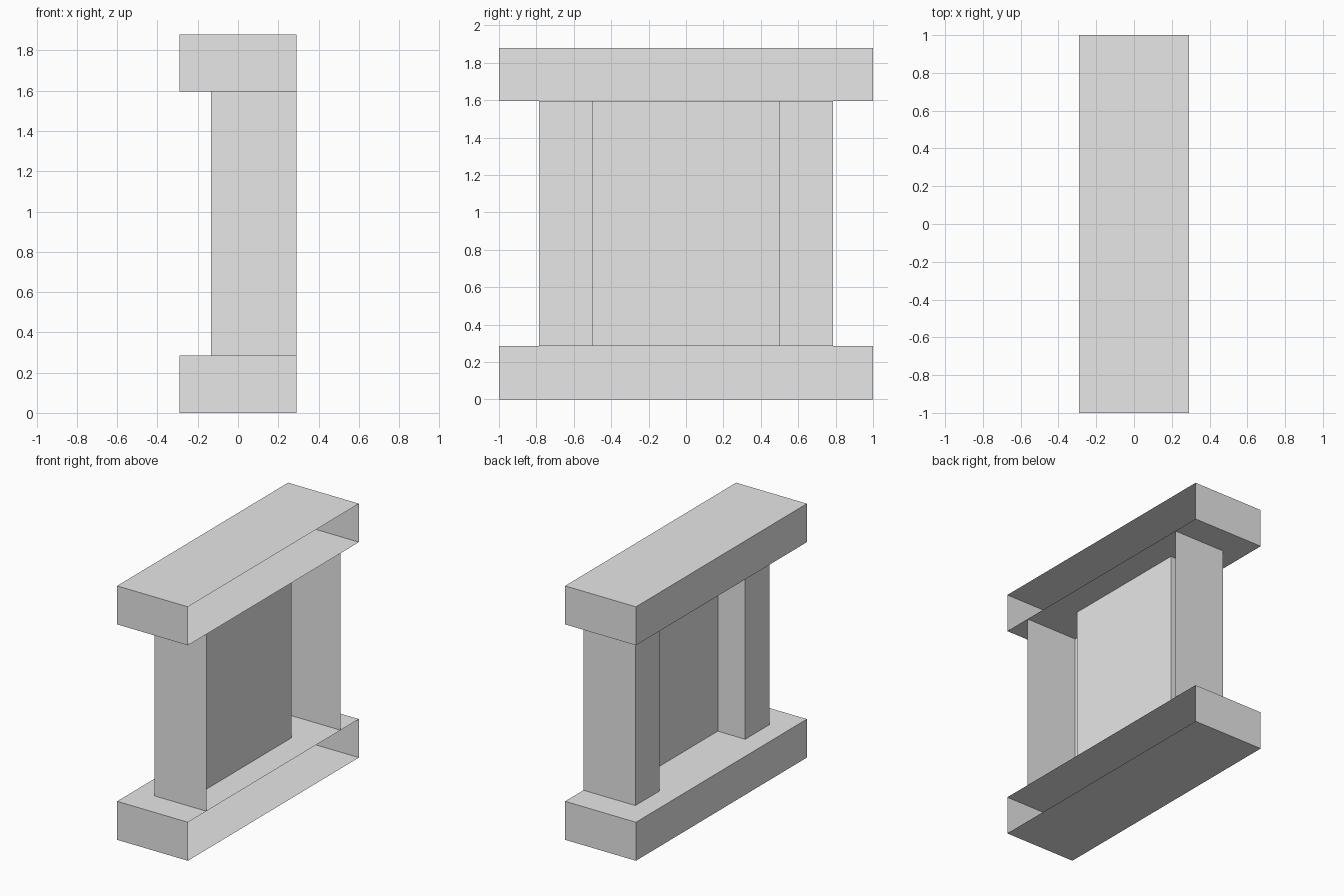
import bpy
import bmesh
from mathutils import Matrix

# Remove the default object
cube = bpy.data.objects.get("Cube")
if cube:
    bpy.data.objects.remove(cube, do_unlink=True)

# Main sizes
BACK_X, PILLAR_X, PANEL_X = 0.29, -0.135, 0.09
HALF_LENGTH, PILLAR_OUT, PILLAR_IN = 1.0, 0.785, 0.5
BASE_TOP, CAP_BOTTOM, HEIGHT = 0.285, 1.595, 1.88

# Single plain grey
grey = bpy.data.materials.new("plain_grey")
grey.use_nodes = True
colour = (0.8, 0.8, 0.8, 1)
grey.diffuse_color = colour
grey.node_tree.nodes["Principled BSDF"].inputs["Base Color"].default_value = colour


def add_object(name, bm):
    mesh = bpy.data.meshes.new(name)
    bm.to_mesh(mesh)
    bm.free()
    mesh.materials.append(grey)
    obj = bpy.data.objects.new(name, mesh)
    bpy.context.collection.objects.link(obj)
    return obj


def open_slab(name, low, high):
    """Full-length block whose +x side is left open."""
    bm = bmesh.new()
    size = Matrix.Diagonal((2 * BACK_X, 2 * HALF_LENGTH, high - low, 1))
    place = Matrix.Translation((0, 0, (low + high) / 2))
    bmesh.ops.create_cube(bm, size=1, matrix=place @ size)
    bm.normal_update()
    rear = [f for f in bm.faces if f.normal.x > 0.9]
    bmesh.ops.delete(bm, geom=rear, context="FACES")
    return add_object(name, bm)


def upright(name, path):
    """Thin wall following a plan path, from base to cap."""
    bm = bmesh.new()
    low = [bm.verts.new((x, y, BASE_TOP)) for x, y in path]
    high = [bm.verts.new((x, y, CAP_BOTTOM)) for x, y in path]
    for i in range(len(path) - 1):
        bm.faces.new((low[i], low[i + 1], high[i + 1], high[i]))
    return add_object(name, bm)


# Base and cap slabs
open_slab("base_slab", 0, BASE_TOP)
open_slab("cap_slab", CAP_BOTTOM, HEIGHT)

# Pillars, open at the rear, mirrored front to back
pillar = [(BACK_X, PILLAR_OUT), (PILLAR_X, PILLAR_OUT),
          (PILLAR_X, PILLAR_IN), (PANEL_X, PILLAR_IN)]
upright("back_pillar", pillar)
upright("front_pillar", [(x, -y) for x, y in reversed(pillar)])

# Recessed panel between the pillars
upright("recessed_panel", [(PANEL_X, PILLAR_IN), (PANEL_X, -PILLAR_IN)])
